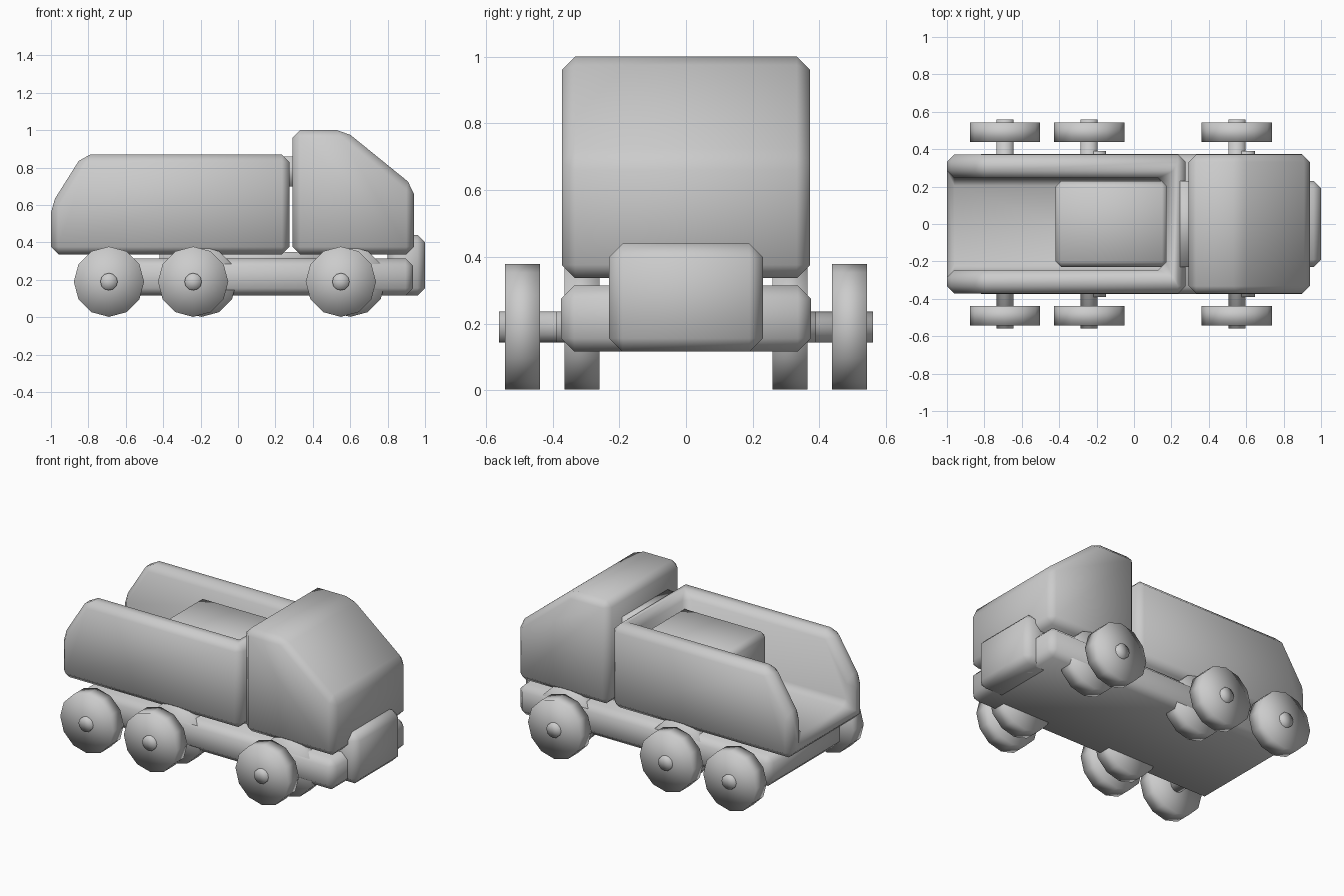
import bpy, bmesh
from math import pi
from mathutils import Matrix

if "Cube" in bpy.data.objects:
    bpy.data.objects.remove(bpy.data.objects["Cube"])


def finish(name, bm, bevel=0.0):
    bmesh.ops.recalc_face_normals(bm, faces=bm.faces)
    for f in bm.faces:
        f.smooth = True
    me = bpy.data.meshes.new(name)
    bm.to_mesh(me)
    bm.free()
    ob = bpy.data.objects.new(name, me)
    bpy.context.collection.objects.link(ob)
    if bevel:
        add_bevel(ob, bevel)
    return ob


def add_bevel(ob, width):
    mod = ob.modifiers.new("bevel", 'BEVEL')
    mod.width = width
    mod.segments = 1
    mod.limit_method = 'ANGLE'
    mod.angle_limit = pi / 6


def extrude_profile(name, pts, half_y, bevel=0.0):
    # side profile in x, z extruded across the full width
    bm = bmesh.new()
    face = bm.faces.new([bm.verts.new((x, -half_y, z)) for x, z in pts])
    geo = bmesh.ops.extrude_face_region(bm, geom=[face])["geom"]
    bmesh.ops.translate(bm, vec=(0, 2 * half_y, 0),
                        verts=[v for v in geo if isinstance(v, bmesh.types.BMVert)])
    return finish(name, bm, bevel)


def box(name, x0, x1, half_y, z0, z1, bevel=0.0):
    return extrude_profile(name, [(x0, z0), (x1, z0), (x1, z1), (x0, z1)], half_y, bevel)


def disc(name, x, y, z, radius, width):
    bm = bmesh.new()
    m = Matrix.Translation((x, y, z)) @ Matrix.Rotation(pi / 2, 4, 'X')
    bmesh.ops.create_cone(bm, cap_ends=True, cap_tris=True, segments=12,
                          radius1=radius, radius2=radius, depth=width, matrix=m)
    return finish(name, bm)


# Chassis, subframe and front bumper
box("chassis", -0.855, 0.936, 0.375, 0.116, 0.314, 0.04)
box("subframe", -0.42, 0.6, 0.23, 0.27, 0.35)
box("bumper", 0.80, 1.0, 0.23, 0.116, 0.44, 0.04)

# Cab with sloped windscreen
extrude_profile("cab", [(0.292, 0.336), (0.94, 0.336), (0.94, 0.70),
                        (0.57, 1.0), (0.292, 1.0)], 0.372, 0.04)

# Open cargo bed: solid profile with the load space cut out
bed = extrude_profile("cargo_bed", [(-1.0, 0.336), (0.275, 0.336), (0.275, 0.87),
                                    (-0.83, 0.87), (-1.0, 0.60)], 0.372)
cutter = box("bed_cutter", -1.3, 0.17, 0.245, 0.45, 1.2)
cutter.hide_render = True
cutter.hide_viewport = True
cut = bed.modifiers.new("load_space", 'BOOLEAN')
cut.operation = 'DIFFERENCE'
cut.object = cutter
cut.solver = 'EXACT'
add_bevel(bed, 0.04)

# Cargo and the link between bed and cab
box("cargo_box", -0.42, 0.18, 0.23, 0.37, 0.785, 0.03)
box("cab_link", 0.2, 0.36, 0.23, 0.70, 0.86)

# Axles with outer and inner wheel pairs
WHEEL_Z, WHEEL_R = 0.19, 0.188
sets = [("outer", (-0.69, -0.24, 0.55), 0.49, 0.56),
        ("inner", (-0.195, 0.60), 0.312, 0.39)]
for label, xs, wheel_y, axle_end in sets:
    for x in xs:
        disc(label + "_axle", x, 0, WHEEL_Z, 0.046, 2 * axle_end)
        for side in (-1, 1):
            disc(label + "_wheel", x, side * wheel_y, WHEEL_Z, WHEEL_R, 0.105)
